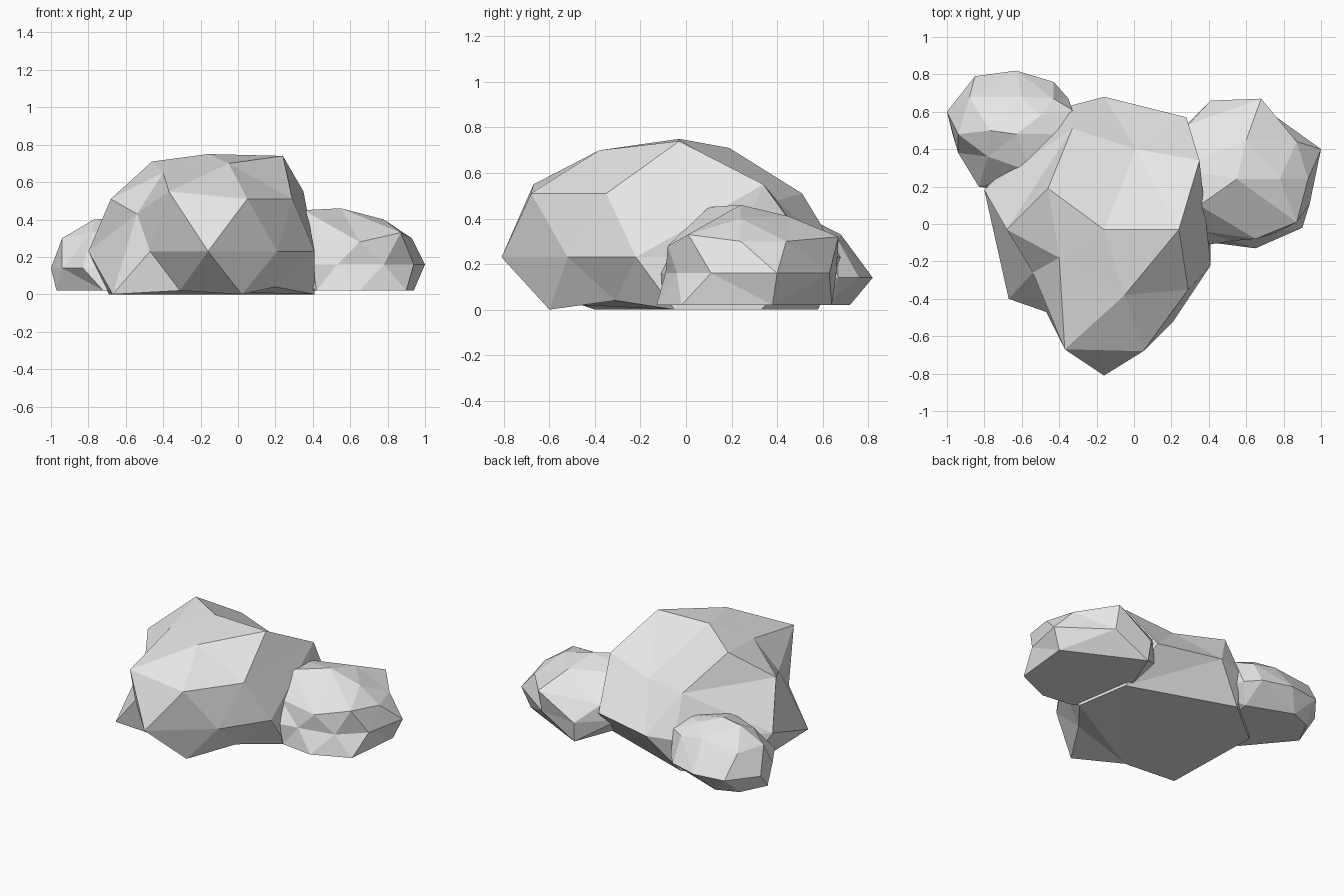
import bpy
import bmesh
from mathutils import Vector

default_cube = bpy.data.objects.get("Cube")
if default_cube:
    bpy.data.objects.remove(default_cube, do_unlink=True)

# Single pale stone colour
stone = bpy.data.materials.new("pale_grey_stone")
stone.use_nodes = True
stone_colour = (0.8, 0.8, 0.8, 1.0)
stone.diffuse_color = stone_colour
stone.node_tree.nodes["Principled BSDF"].inputs["Base Color"].default_value = stone_colour


def make_boulder(name, centre, size, corners):
    """Join corner points over a sphere, then move them out to their places, so dents survive."""
    bm = bmesh.new()
    places = {}
    for corner in corners:
        offset = Vector(corner) - Vector(centre)
        direction = Vector(part / extent for part, extent in zip(offset, size)).normalized()
        places[bm.verts.new(direction)] = corner
    bmesh.ops.convex_hull(bm, input=bm.verts[:])
    bmesh.ops.recalc_face_normals(bm, faces=bm.faces[:])
    for vert, corner in places.items():
        vert.co = corner
    mesh = bpy.data.meshes.new(name)
    bm.to_mesh(mesh)
    bm.free()
    mesh.materials.append(stone)
    boulder = bpy.data.objects.new(name, mesh)
    bpy.context.scene.collection.objects.link(boulder)
    return boulder


def level(height, outline):
    """Lift a flat outline to one height."""
    return [(x, y, height) for x, y in outline]


# Large central boulder: base, waist, shoulder and crown
large_base = level(0, [(-.67, -.4), (.02, -.6), (.41, -.05), (.35, .33), (-.37, .58), (-.69, .32)])
large_base += [(-.31, -.46, .02), (.2, -.31, .04)]
large_waist = level(.23, [(-.8, .18), (-.47, -.47), (-.16, -.81), (.21, -.52),
                          (.41, -.22), (.36, .2), (.28, .57), (-.16, .68), (-.35, .63)])
large_shoulder = level(.51, [(.05, -.68), (.29, -.35), (-.68, -.03), (-.33, .51)])
large_crown = [(-.37, -.67, .55), (-.54, -.26, .43), (-.4, -.18, .65), (.35, .34, .55), (.01, .4, .48),
               (-.05, -.38, .7), (-.46, .19, .71), (-.16, -.03, .75), (.24, -.03, .74)]
make_boulder("large_boulder", (-.17, -.03, .23), (.6, .7, .45),
             large_base + large_waist + large_shoulder + large_crown)

# Medium boulder on the left side, its inner end buried in the large one
medium_base = level(.02, [(.9, -.02), (.65, -.13), (.42, -.1), (.94, .38),
                          (.42, .64), (.25, .2)])
medium_waist = level(.16, [(1, .4), (.94, .11), (.78, -.04), (.53, -.09), (.4, -.11),
                           (.68, .63), (.41, .66), (.2, .45), (.2, .05)])
medium_crown = [(.87, .01, .33), (.65, -.08, .28), (.68, .67, .32), (.93, .24, .3), (.87, .44, .3),
                (.29, .53, .27), (.36, -.04, .3), (.55, .24, .46), (.78, .24, .4), (.35, .1, .45),
                (.6, .45, .41), (.22, .3, .42)]
make_boulder("medium_boulder", (.6, .27, .18), (.4, .4, .27),
             medium_base + medium_waist + medium_crown)

# Small boulder behind the right side, its inner end buried in the large one
small_base = level(.02, [(-.97, .48), (-.72, .18), (-.88, .66), (-.73, .72), (-.42, .6), (-.5, .2)])
small_waist = level(.14, [(-1, .6), (-.94, .38), (-.83, .2), (-.85, .79), (-.63, .82),
                          (-.43, .76), (-.35, .67), (-.3, .45), (-.5, .2)])
small_crown = [(-.94, .48, .3), (-.88, .68, .3), (-.6, .68, .33), (-.43, .67, .3), (-.78, .36, .33),
               (-.63, .48, .41), (-.77, .5, .4), (-.5, .58, .38), (-.36, .48, .36), (-.55, .28, .35),
               (-.33, .61, .3)]
make_boulder("small_boulder", (-.65, .5, .15), (.35, .32, .25),
             small_base + small_waist + small_crown)
